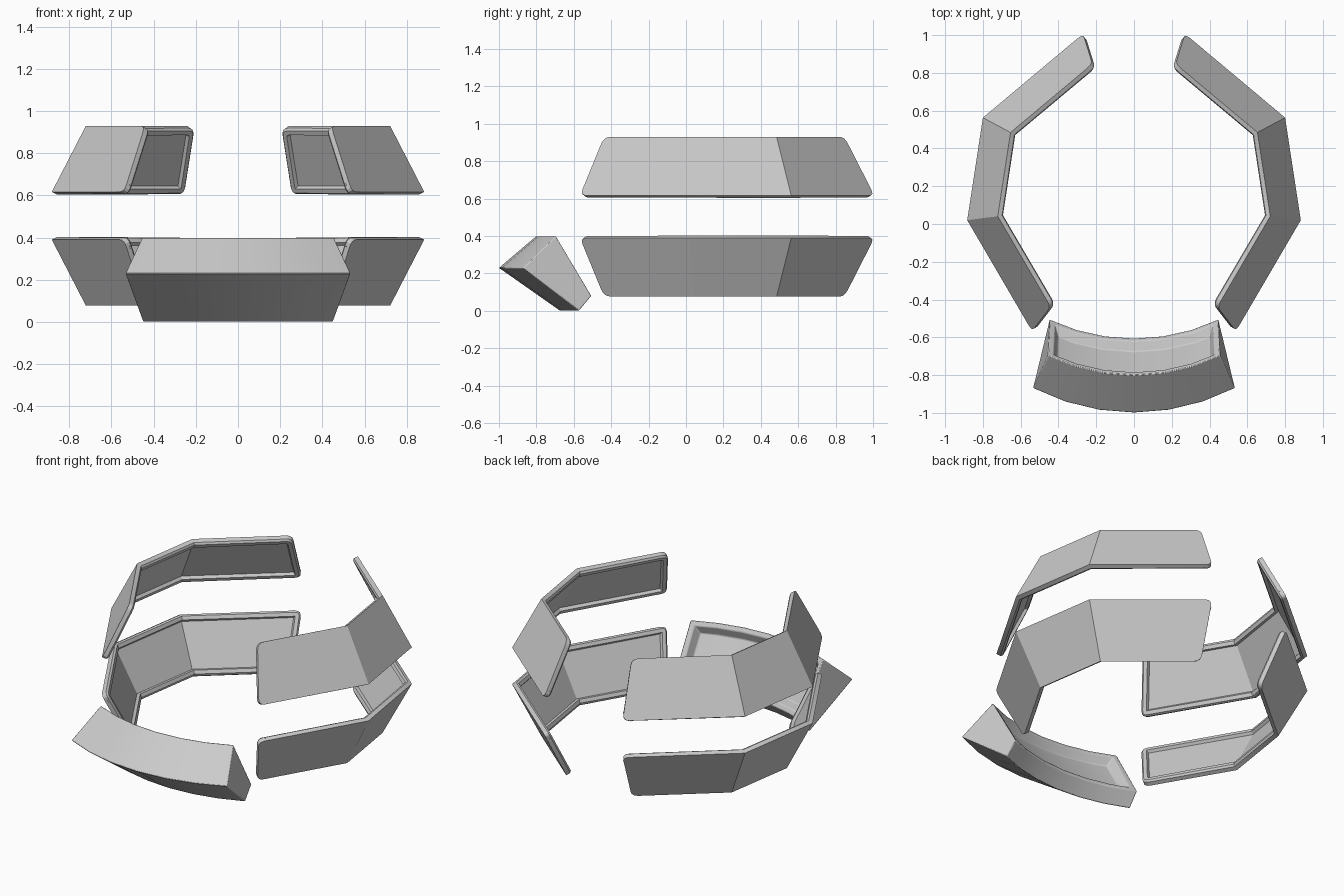
import bpy, bmesh, math
from mathutils import Vector, Matrix

if "Cube" in bpy.data.objects:
    bpy.data.objects.remove(bpy.data.objects["Cube"])


def finish(bm, name):
    me = bpy.data.meshes.new(name)
    bm.to_mesh(me)
    ob = bpy.data.objects.new(name, me)
    bpy.context.collection.objects.link(ob)
    bpy.ops.object.select_all(action='DESELECT')
    ob.select_set(True)
    bpy.context.view_layer.objects.active = ob
    bpy.ops.object.shade_smooth_by_angle(angle=math.radians(25))
    return ob


def inset(bm, faces, width, depth):
    bm.normal_update()
    bmesh.ops.inset_region(bm, faces=faces, thickness=width, depth=depth,
                           use_boundary=True, use_even_offset=True)


def fillet(prev, p, nxt, cut=0.04, n=4):
    a = p + (prev - p).normalized() * cut
    b = p + (nxt - p).normalized() * cut
    return [a.lerp(p, i / n).lerp(p.lerp(b, i / n), i / n) for i in range(n + 1)]


# Side screen: three folded panels leaning inwards, right upper one
def screen_mesh():
    plan = [(.54, -.567), (.883, .02), (.80, .563), (.27, 1.007)]
    low = [Vector((x, y, .617)) for x, y in plan]
    top = [Vector((x * .817, .135 + (y - .135) * .817, .93)) for x, y in plan]
    bm = bmesh.new()
    v = lambda pts: [bm.verts.new(p) for p in pts]
    l1, l2, t2, t1 = v([low[1], low[2], top[2], top[1]])
    front = v(fillet(top[1], top[0], low[0]) + fillet(top[0], low[0], low[1]))
    back = v(fillet(low[2], low[3], top[3]) + fillet(low[3], top[3], top[2]))
    faces = [bm.faces.new(front + [l1, t1]), bm.faces.new([l1, l2, t2, t1]),
             bm.faces.new([l2] + back + [t2])]
    bm.normal_update()
    # thickness
    ret = bmesh.ops.extrude_face_region(bm, geom=faces, use_keep_orig=True)['geom']
    inner = [g for g in ret if isinstance(g, bmesh.types.BMFace)]
    nv = [g for g in ret if isinstance(g, bmesh.types.BMVert)]
    bm.normal_update()
    moves = []
    for vert in nv:
        ns = [f.normal.copy() for f in vert.link_faces if f in inner]
        n = sum(ns, Vector()).normalized()
        if n.x < 0:
            n.negate()
        moves.append((vert, n * (-.025 / abs(n.dot(ns[0])))))
    for vert, m in moves:
        vert.co += m
    bmesh.ops.recalc_face_normals(bm, faces=bm.faces[:])
    # softened rim and recessed display
    inset(bm, inner, .010, .010)
    inset(bm, inner, .022, 0)
    inset(bm, inner, .007, -.018)
    return bm


for level in ("upper", "lower"):
    for side, sx in (("right", 1), ("left", -1)):
        bm = screen_mesh()
        m = Matrix.Diagonal((sx, 1, 1, 1))
        if level == "lower":
            m = Matrix.Translation((0, 0, 1.007)) @ Matrix.Diagonal((1, 1, -1, 1)) @ m
        bm.transform(m)
        if m.determinant() < 0:
            bmesh.ops.reverse_faces(bm, faces=bm.faces[:])
        finish(bm, f"{level}_{side}_screen")
        bm.free()

# Front console: four-sided profile swept along an arc
# (half width, y at centre, arc depth, z)
rails = [(.535, -1.0, .13, .23), (.455, -.80, .105, .40),
         (.447, -.605, .10, .08), (.45, -.672, .10, 0)]
N = 6
bm = bmesh.new()
rows = []
for w, y, sag, z in rails:
    a = 2 * math.atan(sag / w)
    row = []
    for i in range(N + 1):
        t = a * (2 * i / N - 1)
        row.append(bm.verts.new((w * math.sin(t) / math.sin(a),
                                 y + sag * (1 - math.cos(t)) / (1 - math.cos(a)), z)))
    rows.append(row)
display = []
for k in range(4):
    p, q = rows[k], rows[(k + 1) % 4]
    for i in range(N):
        f = bm.faces.new((p[i], p[i + 1], q[i + 1], q[i]))
        if k == 1:
            display.append(f)
for i in (0, N):
    bm.faces.new([r[i] for r in rows])
bmesh.ops.recalc_face_normals(bm, faces=bm.faces[:])
inset(bm, display, .03, 0)
inset(bm, display, .035, -.045)
console = finish(bm, "front_console")
bm.free()
bev = console.modifiers.new("soft_edges", 'BEVEL')
bev.width = .005
bev.segments = 2
bev.limit_method = 'ANGLE'
bev.angle_limit = math.radians(35)
